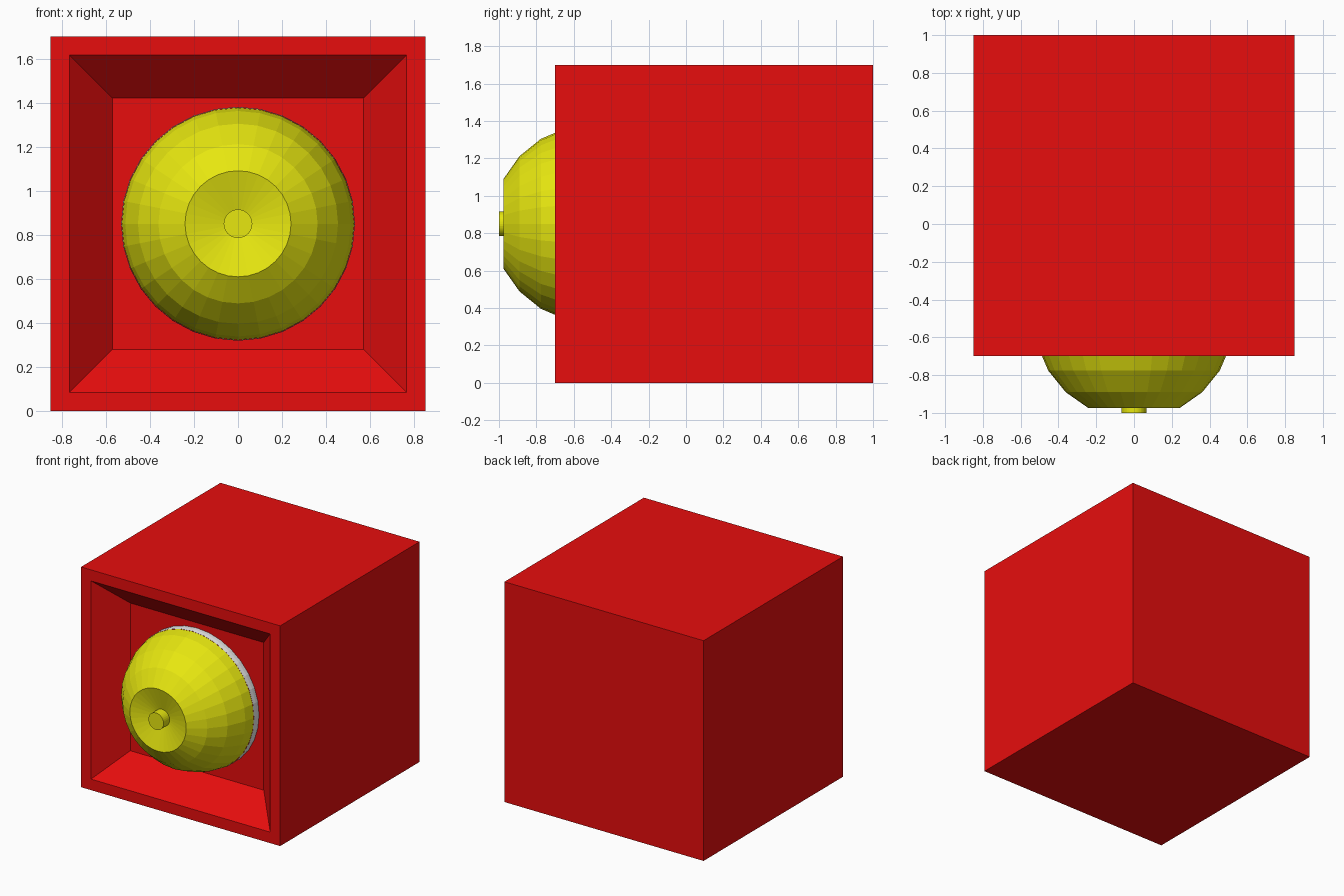
import bpy, bmesh, math

if "Cube" in bpy.data.objects:
    bpy.data.objects.remove(bpy.data.objects["Cube"])

CENTRE_Z = 0.85


def material(name, rgb):
    m = bpy.data.materials.new(name)
    m.diffuse_color = (*rgb, 1.0)
    m.use_nodes = True
    m.node_tree.nodes["Principled BSDF"].inputs["Base Color"].default_value = m.diffuse_color
    return m


red = material("red", (0.8, 0.004, 0.004))
yellow = material("yellow", (0.8, 0.8, 0.005))
white = material("white", (0.8, 0.8, 0.8))


def finish(name, bm, mat):
    me = bpy.data.meshes.new(name)
    bm.normal_update()
    bm.to_mesh(me)
    bm.free()
    me.materials.append(mat)
    ob = bpy.data.objects.new(name, me)
    bpy.context.collection.objects.link(ob)
    return ob


def lathe(name, profile, mat, sides=32, cap_front=False):
    """Revolve (radius, y) points, listed back to front, about the y axis."""
    bm = bmesh.new()
    rings = []
    for r, y in profile:
        rings.append([bm.verts.new((r * math.cos(2 * math.pi * i / sides), y,
                                    CENTRE_Z + r * math.sin(2 * math.pi * i / sides)))
                      for i in range(sides)])
    for a, b in zip(rings, rings[1:]):
        for i in range(sides):
            j = (i + 1) % sides
            bm.faces.new((a[i], a[j], b[j], b[i]))
    if cap_front:
        bm.faces.new(rings[-1])
    return finish(name, bm, mat)


# Box with a sloping square recess in its front face
bm = bmesh.new()
bmesh.ops.create_cube(bm, size=1.7)
bmesh.ops.translate(bm, verts=bm.verts, vec=(0, 0.15, CENTRE_Z))
bm.normal_update()
front = [f for f in bm.faces if f.normal.y < -0.9]
bmesh.ops.inset_region(bm, faces=front, thickness=0.085, use_even_offset=True)
bmesh.ops.inset_region(bm, faces=front, thickness=0.195, use_even_offset=True)
for v in front[0].verts:
    v.co.y = -0.5
finish("box", bm, red)

# Pale seating ring between recess floor and dome
lathe("seat_ring", [(0.53, -0.5), (0.531, -0.53), (0.528, -0.56)], white)

# Faceted dome, ending in a shallow conical dish
R = 0.53
dome = [(0.527, -0.56)]
dome += [(R * math.sin(math.radians(a)), -0.503 - R * math.cos(math.radians(a)))
         for a in (75, 59, 43, 27)]
dome += [(0.06, -0.925)]
lathe("dome", dome, yellow)

# Small button in the middle of the dish
lathe("button", [(0.065, -0.91), (0.065, -1.0)], yellow, cap_front=True)
